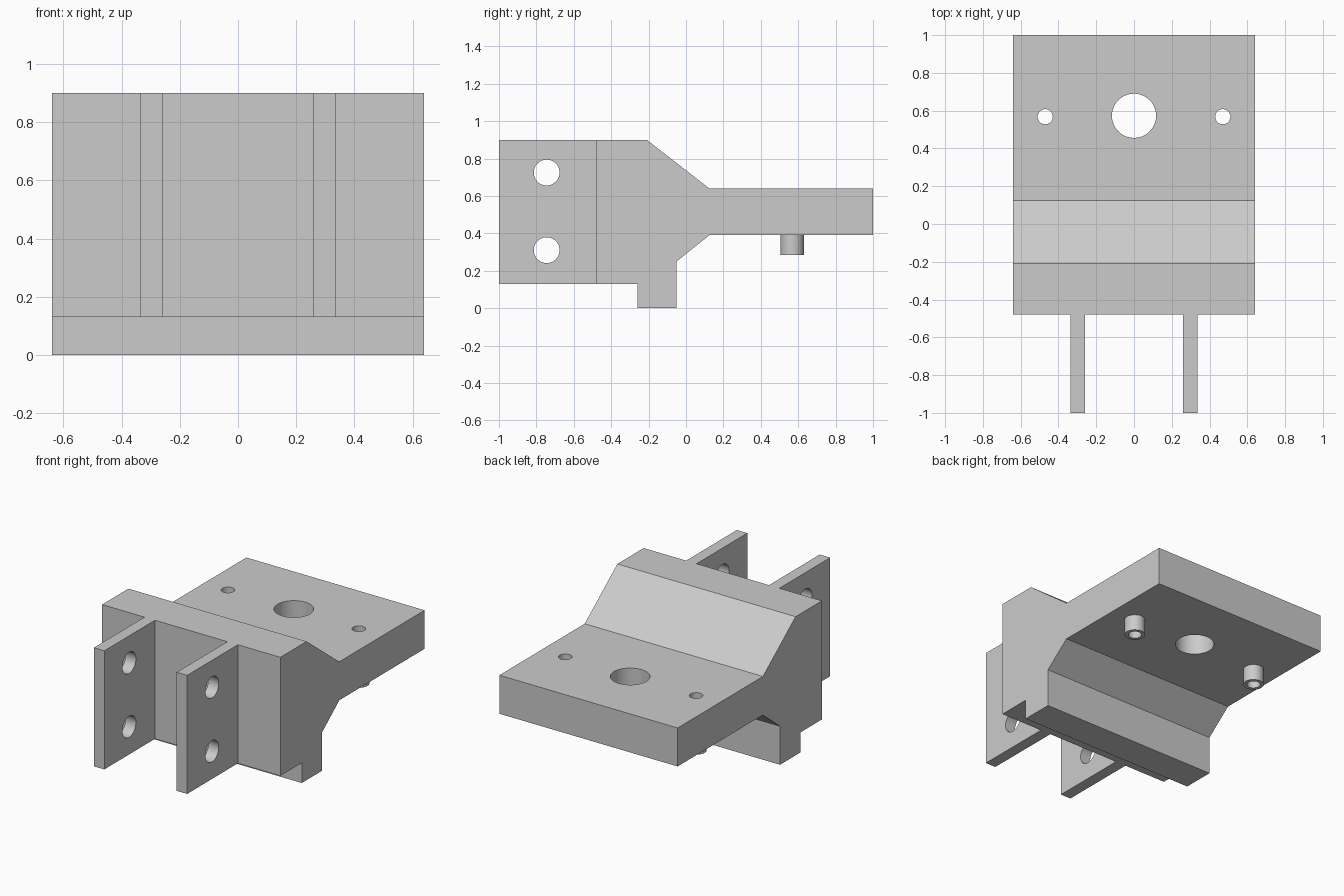
import bpy
import bmesh
from mathutils import Matrix

cube = bpy.data.objects.get("Cube")
if cube:
    bpy.data.objects.remove(cube, do_unlink=True)

grey = bpy.data.materials.new("plain grey")
grey.use_nodes = True
grey.diffuse_color = (0.6, 0.6, 0.6, 1)
grey.node_tree.nodes["Principled BSDF"].inputs["Base Color"].default_value = (0.6, 0.6, 0.6, 1)


def add_object(name, bm):
    bmesh.ops.recalc_face_normals(bm, faces=bm.faces)
    mesh = bpy.data.meshes.new(name)
    bm.to_mesh(mesh)
    bm.free()
    mesh.materials.append(grey)
    obj = bpy.data.objects.new(name, mesh)
    bpy.context.collection.objects.link(obj)
    return obj


def extrude_profile(name, points, x0, x1):
    """Side profile in (y, z), extruded along x."""
    bm = bmesh.new()
    face = bm.faces.new([bm.verts.new((x0, y, z)) for y, z in points])
    result = bmesh.ops.extrude_face_region(bm, geom=[face])
    verts = [v for v in result["geom"] if isinstance(v, bmesh.types.BMVert)]
    bmesh.ops.translate(bm, verts=verts, vec=(x1 - x0, 0, 0))
    return add_object(name, bm)


def cylinder(name, centre, radius, depth, axis="Z"):
    bm = bmesh.new()
    matrix = Matrix.Translation(centre)
    if axis == "X":
        matrix = matrix @ Matrix.Rotation(1.570796, 4, "Y")
    bmesh.ops.create_cone(bm, cap_ends=True, segments=48, radius1=radius,
                          radius2=radius, depth=depth, matrix=matrix)
    return add_object(name, bm)


def drill(obj, centre, radius, axis="Z"):
    cutter = cylinder("hole_cutter", centre, radius, 0.8, axis)
    cutter.hide_render = True
    mod = obj.modifiers.new("hole", "BOOLEAN")
    mod.operation = "DIFFERENCE"
    mod.solver = "EXACT"
    mod.object = cutter
    select(obj)
    bpy.ops.object.modifier_apply(modifier=mod.name)
    bpy.data.objects.remove(cutter, do_unlink=True)


def select(obj):
    bpy.ops.object.select_all(action="DESELECT")
    obj.select_set(True)
    bpy.context.view_layer.objects.active = obj


# Main block: upright head, lower lip, sloped shoulders and rear plate
profile = [(-0.48, 0.13), (-0.26, 0.13), (-0.26, 0), (-0.05, 0),
           (-0.05, 0.25), (0.125, 0.39), (1, 0.39), (1, 0.64),
           (0.125, 0.64), (-0.21, 0.9), (-0.48, 0.9)]
body = extrude_profile("main_block", profile, -0.64, 0.64)
drill(body, (0, 0.573, 0.5), 0.117)
parts = [body]

for side, sign in (("left", 1), ("right", -1)):
    # Front mounting lug with two cross holes
    lug_profile = [(-1, 0.13), (-0.48, 0.13), (-0.48, 0.9), (-1, 0.9)]
    lug = extrude_profile(side + "_lug", lug_profile, sign * 0.26, sign * 0.335)
    for z in (0.31, 0.725):
        drill(lug, (sign * 0.3, -0.745, z), 0.069, "X")

    # Hollow sleeve under the plate, bore continuing through the plate
    bore = (sign * 0.47, 0.568, 0.45)
    sleeve = cylinder(side + "_sleeve", (sign * 0.47, 0.568, 0.3375), 0.062, 0.105)
    drill(sleeve, bore, 0.04)
    drill(body, bore, 0.04)
    parts += [lug, sleeve]

for part in parts:
    select(part)
    bpy.ops.object.shade_smooth_by_angle(angle=0.5)
